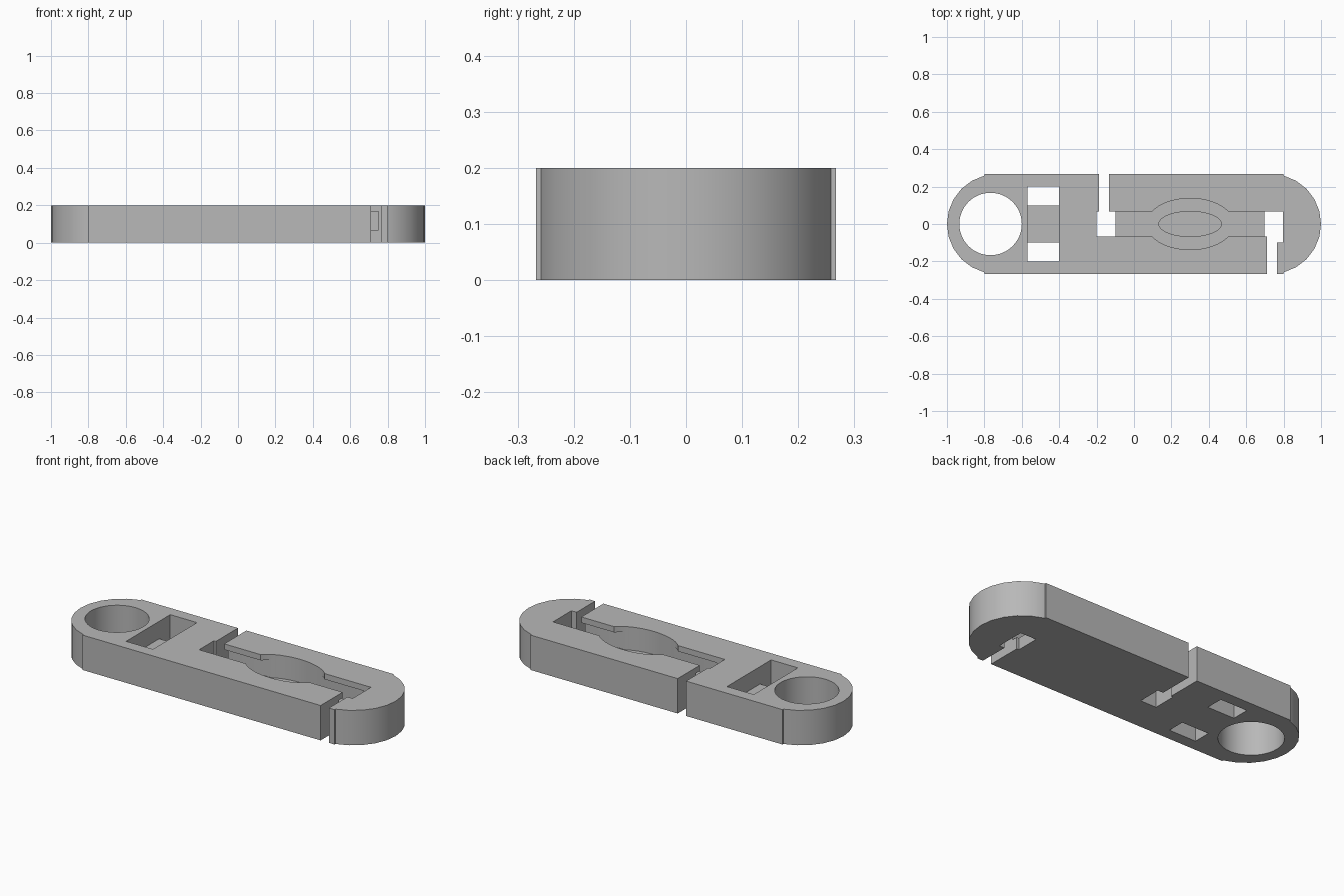
import bpy
import bmesh
import math

if "Cube" in bpy.data.objects:
    bpy.data.objects.remove(bpy.data.objects["Cube"], do_unlink=True)

HEIGHT = 0.2
HALF_WIDTH = 0.267
JAW = 0.067      # half width of the open channel
FLOOR = 0.067    # level of the channel floor
LIP = 0.167      # underside of the channel lips

gray = bpy.data.materials.new("plain gray")
gray.use_nodes = True
gray.diffuse_color = (0.48, 0.48, 0.48, 1)
gray.node_tree.nodes["Principled BSDF"].inputs["Base Color"].default_value = (0.48, 0.48, 0.48, 1)


def prism(name, points, z0, z1):
    """Upright solid over a flat outline."""
    bm = bmesh.new()
    face = bm.faces.new([bm.verts.new((x, y, z0)) for x, y in points])
    extruded = bmesh.ops.extrude_face_region(bm, geom=[face])
    top = [v for v in extruded["geom"] if isinstance(v, bmesh.types.BMVert)]
    bmesh.ops.translate(bm, verts=top, vec=(0, 0, z1 - z0))
    bmesh.ops.recalc_face_normals(bm, faces=bm.faces)
    mesh = bpy.data.meshes.new(name)
    bm.to_mesh(mesh)
    bm.free()
    mesh.materials.append(gray)
    obj = bpy.data.objects.new(name, mesh)
    bpy.context.collection.objects.link(obj)
    return obj


def ellipse(cx, a, b, sides):
    turn = 2 * math.pi / sides
    return [(cx + a * math.cos(i * turn), b * math.sin(i * turn)) for i in range(sides)]


def rect(x0, x1, y0, y1):
    return [(x0, y0), (x1, y0), (x1, y1), (x0, y1)]


def combine(obj, tool, operation):
    """Apply a boolean and discard the tool."""
    mod = obj.modifiers.new("shape", "BOOLEAN")
    mod.operation = operation
    mod.solver = "EXACT"
    mod.object = tool
    bpy.ops.object.select_all(action="DESELECT")
    bpy.context.view_layer.objects.active = obj
    obj.select_set(True)
    bpy.ops.object.modifier_apply(modifier=mod.name)
    bpy.data.objects.remove(tool, do_unlink=True)


def cut(points, z0=-0.1, z1=0.3):
    combine(body, prism("cutter", points, z0, z1), "DIFFERENCE")


# Body: long bar with a round end on each side
body = prism("clip_body", rect(-0.8, 0.8, -HALF_WIDTH, HALF_WIDTH), 0, HEIGHT)
for side in (-1, 1):
    end = prism("round_end", ellipse(side * (1 - HALF_WIDTH), HALF_WIDTH, HALF_WIDTH, 24), 0, HEIGHT)
    combine(body, end, "UNION")

# Ring hole
cut(ellipse(-0.767, 0.167, 0.167, 48))

# Strap window, with a low bar left across its middle
cut(rect(-0.57, -0.4, -0.2, 0.2), 0.1)
for y0, y1 in ((-0.2, -0.1), (0.1, 0.2)):
    cut(rect(-0.57, -0.4, y0, y1))

# Undercut channel, its open top and the oval seat
cut(rect(-0.15, 0.75, -0.1, 0.1), FLOOR, LIP)
cut(rect(-0.15, 0.75, -JAW, JAW), FLOOR)
cut(ellipse(0.3, 0.233, 0.137, 48), FLOOR)
cut(ellipse(0.3, 0.167, JAW, 48), 0.033)

# Openings at both ends of the channel, with entry slots to the outside
cut(rect(-0.2, -0.1, -JAW, JAW))
cut(rect(-0.187, -0.134, 0, 0.4))
cut(rect(0.697, 0.797, -JAW, JAW))
cut(rect(0.75, 0.797, -0.1, 0))
cut(rect(0.711, 0.764, -0.4, 0))

# Smooth curved walls, keep the rims sharp
bpy.ops.object.select_all(action="DESELECT")
bpy.context.view_layer.objects.active = body
body.select_set(True)
bpy.ops.object.shade_smooth_by_angle(angle=math.radians(30))
